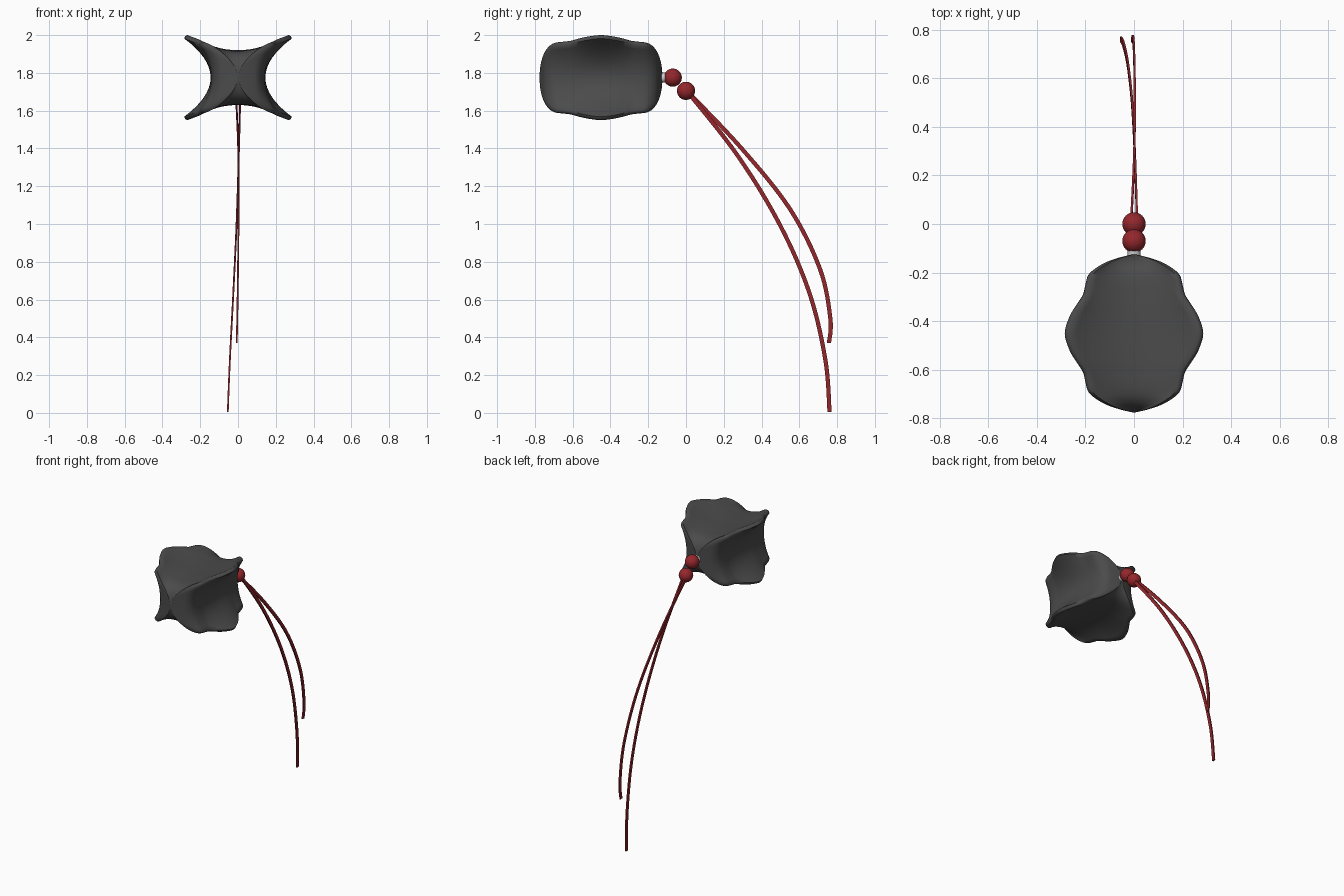
import bpy, bmesh, math
from mathutils import Vector

if "Cube" in bpy.data.objects:
    bpy.data.objects.remove(bpy.data.objects["Cube"])


def material(name, rgb):
    m = bpy.data.materials.new(name)
    m.diffuse_color = (*rgb, 1)
    m.use_nodes = True
    m.node_tree.nodes["Principled BSDF"].inputs["Base Color"].default_value = m.diffuse_color
    return m


RED = material("red", (0.3, 0.02, 0.025))
DARK = material("dark_grey", (0.07, 0.07, 0.07))


def catmull(points, steps):
    """Smooth path through tuples of any length."""
    p = [points[0]] + list(points) + [points[-1]]
    out = []
    for i in range(1, len(p) - 2):
        for s in range(steps):
            t = s / steps
            out.append(tuple(
                0.5 * (2 * b + (c - a) * t + (2 * a - 5 * b + 4 * c - d) * t ** 2
                       + (3 * b - a - 3 * c + d) * t ** 3)
                for a, b, c, d in zip(*p[i - 1:i + 3])))
    return out + [tuple(points[-1])]


def loft(name, rings, mat, angle):
    """Skin closed rings and cap both ends."""
    bm = bmesh.new()
    vs = [[bm.verts.new(c) for c in r] for r in rings]
    n = len(rings[0])
    for a, b in zip(vs, vs[1:]):
        for i in range(n):
            j = (i + 1) % n
            bm.faces.new((a[i], a[j], b[j], b[i]))
    bm.faces.new(vs[0])
    bm.faces.new(vs[-1])
    bmesh.ops.recalc_face_normals(bm, faces=bm.faces)
    me = bpy.data.meshes.new(name)
    bm.to_mesh(me)
    bm.free()
    ob = bpy.data.objects.new(name, me)
    bpy.context.collection.objects.link(ob)
    if mat:
        me.materials.append(mat)
    smooth(ob, angle)
    return ob


def smooth(ob, angle):
    bpy.ops.object.select_all(action='DESELECT')
    ob.select_set(True)
    bpy.context.view_layer.objects.active = ob
    bpy.ops.object.shade_smooth_by_angle(angle=math.radians(angle))


# Four-ridged body: distance from middle, ridge half width, ridge half height, valley depth
CY, CZ = -0.45, 1.775
HALF = [(0, .285, .225, .145), (.07, .265, .217, .145), (.12, .235, .206, .144),
        (.16, .21, .195, .142), (.2, .2, .19, .14), (.24, .188, .185, .134),
        (.27, .155, .17, .122), (.295, .11, .14, .1), (.312, .06, .1, .07),
        (.322, .02, .055, .035), (.325, .004, .015, .01)]
stations = [(-d, a, b, c) for d, a, b, c in reversed(HALF[1:])] + HALF


def star_ring(y, tx, tz, w):
    wx, wz = min(w, .93 * tx), min(w, .93 * tz)
    r = min(.018, .15 * tx, .15 * tz)
    N = 8
    side = [(wx + (tx - wx) * (i / N) ** 2, (tz - r) * i / N) for i in range(N + 1)]
    tip = [(tx - .3 * r, tz - .3 * r)]
    top = [((tx - r) * i / N, wz + (tz - wz) * (i / N) ** 2) for i in range(N, 0, -1)]
    q = side + tip + top
    crest = [(0, wz)]
    upper = q + crest + [(-x, z) for x, z in reversed(q)]
    lower = [(x, -z) for x, z in reversed(upper[1:-1])]
    return [(x, CY + y, CZ + z) for x, z in upper + lower]


loft("ridged_body", [star_ring(*s) for s in catmull(stations, 4)], DARK, 60)

# Collar joining the body to the beads
bpy.ops.mesh.primitive_cylinder_add(vertices=24, radius=0.026, depth=0.05,
                                    location=(0, -0.12, CZ),
                                    rotation=(math.pi / 2, 0, 0))
bpy.context.object.name = "collar"
smooth(bpy.context.object, 30)

# Two red beads
for name, loc in (("inner_bead", (0, -.07, 1.775)), ("outer_bead", (0, 0, 1.705))):
    bpy.ops.mesh.primitive_uv_sphere_add(segments=32, ring_count=16, radius=0.048,
                                         location=loc)
    bead = bpy.context.object
    bead.name = name
    bead.data.materials.append(RED)
    smooth(bead, 60)


# Flat hanging ribbons
def ribbon(name, path, width=0.022, thick=0.009):
    pts = [Vector(p) for p in catmull(path, 8)]
    rings = []
    for i, p in enumerate(pts):
        t = pts[min(i + 1, len(pts) - 1)] - pts[max(i - 1, 0)]
        n = Vector((0, -t.z, t.y)).normalized() * width / 2
        x = Vector((thick / 2, 0, 0))
        rings.append([p + n + x, p - n + x, p - n - x, p + n - x])
    loft(name, rings, RED, 30)


ribbon("short_ribbon", [(-.012, 0, 1.71), (.001, .29, 1.405), (.003, .55, 1.08),
                        (0, .71, .76), (-.004, .764, .5), (-.007, .757, .37)])
ribbon("long_ribbon", [(.013, 0, 1.71), (.004, .275, 1.36), (-.008, .5, .99),
                       (-.025, .655, .63), (-.043, .738, .28), (-.054, .76, .005)])
